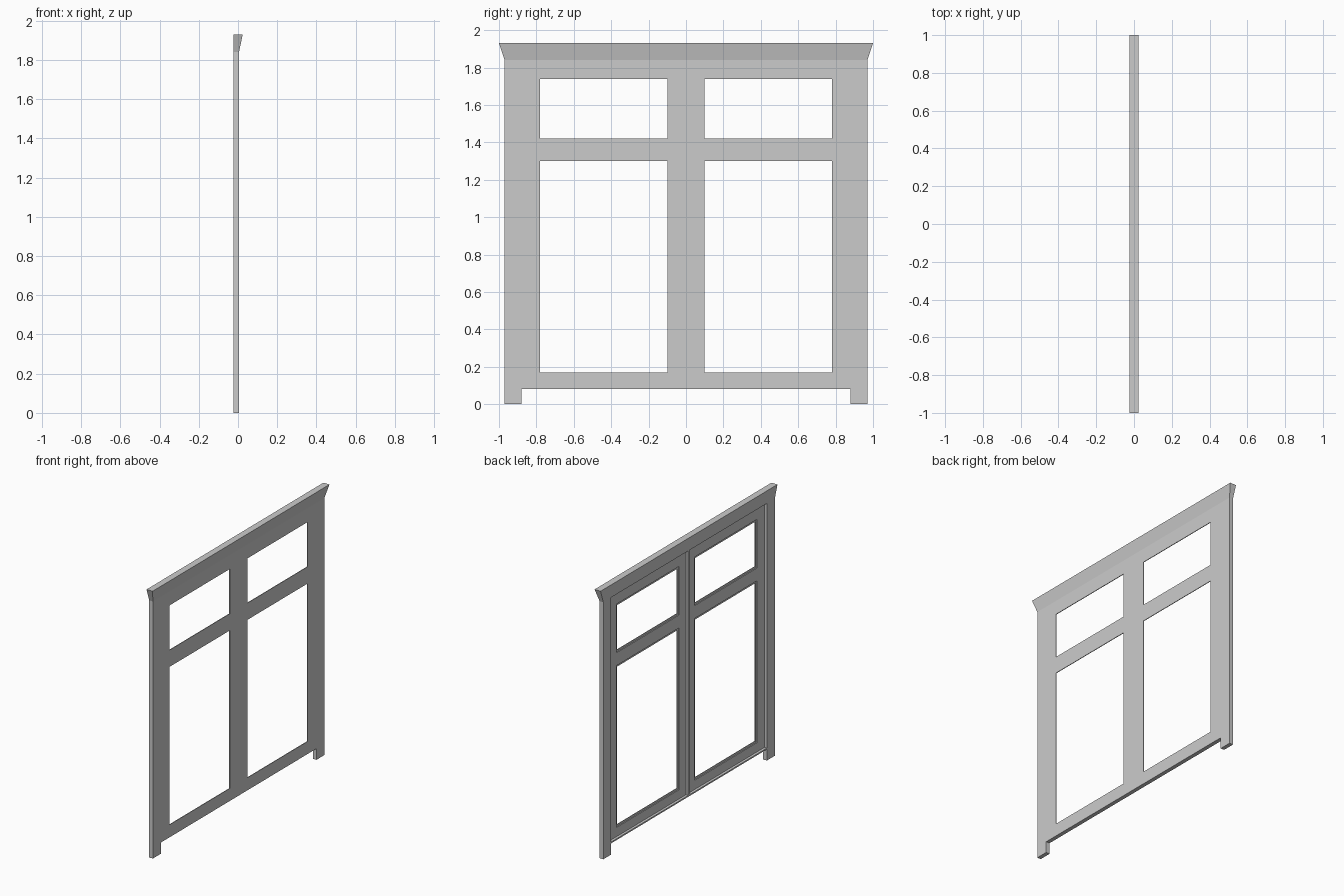
import bpy, bmesh

if "Cube" in bpy.data.objects:
    bpy.data.objects.remove(bpy.data.objects["Cube"])

BACK, FACE, LIP = -0.024, 0.005, 0.024   # x of rear plane, flat face, cornice lip
TOP = 1.84                               # top of the frame, under the cornice


def finish(bm, name):
    bmesh.ops.recalc_face_normals(bm, faces=bm.faces[:])
    mesh = bpy.data.meshes.new(name)
    bm.to_mesh(mesh)
    bm.free()
    obj = bpy.data.objects.new(name, mesh)
    bpy.context.collection.objects.link(obj)
    return obj


def panel(name, x0, x1, ys, zs, is_hole=lambda i, j: False):
    """Flat panel in the yz plane on a grid of cells, some left open, extruded along x."""
    bm = bmesh.new()
    v = [[bm.verts.new((x0, y, z)) for z in zs] for y in ys]
    for i in range(len(ys) - 1):
        for j in range(len(zs) - 1):
            if not is_hole(i, j):
                bm.faces.new((v[i][j], v[i + 1][j], v[i + 1][j + 1], v[i][j + 1]))
    bm.verts.ensure_lookup_table()
    for row in v:
        for vert in row:
            if not vert.link_faces:
                bm.verts.remove(vert)
    ext = bmesh.ops.extrude_face_region(bm, geom=bm.faces[:], use_keep_orig=True)
    moved = [g for g in ext["geom"] if isinstance(g, bmesh.types.BMVert)]
    bmesh.ops.translate(bm, verts=moved, vec=(x1 - x0, 0, 0))
    return finish(bm, name)


def window_hole(i, j):
    return i == 1 and j in (1, 3)


# Side posts with feet, and the two sashes, one of each per side
for s, side in ((1, "left"), (-1, "right")):
    def span(*ys):
        return sorted(s * y for y in ys)
    panel("post_" + side, BACK, FACE, span(0.88, 0.97), (0, TOP))
    # Sash: thin face layer plus a rear layer rebated around the openings
    for name, x0, x1, r in (("sash_face_", 0.0, FACE, 0.0),
                            ("sash_rear_", -0.006, 0.0, 0.014)):
        panel(name + side, x0, x1, span(0.01, 0.10 - r, 0.78 + r, 0.88),
              (0.09, 0.17 - r, 1.30 + r, 1.42 - r, 1.74 + r, TOP), window_hole)

# Narrow centre bar and bottom sill standing proud at the rear
panel("centre_bar", BACK, FACE, (-0.01, 0.01), (0.09, TOP))
panel("bottom_sill", BACK, FACE, (-0.88, 0.88), (0.08, 0.09))

# Cornice flaring outward to the face side and both ends
bm = bmesh.new()
rings = []
for z, x, y in ((TOP, FACE, 0.97), (1.93, LIP, 1.0)):
    rings.append([bm.verts.new(c) for c in
                  ((BACK, -y, z), (x, -y, z), (x, y, z), (BACK, y, z))])
low, high = rings
bm.faces.new(low)
bm.faces.new(high)
for k in range(4):
    n = (k + 1) % 4
    bm.faces.new((low[k], low[n], high[n], high[k]))
finish(bm, "cornice")
